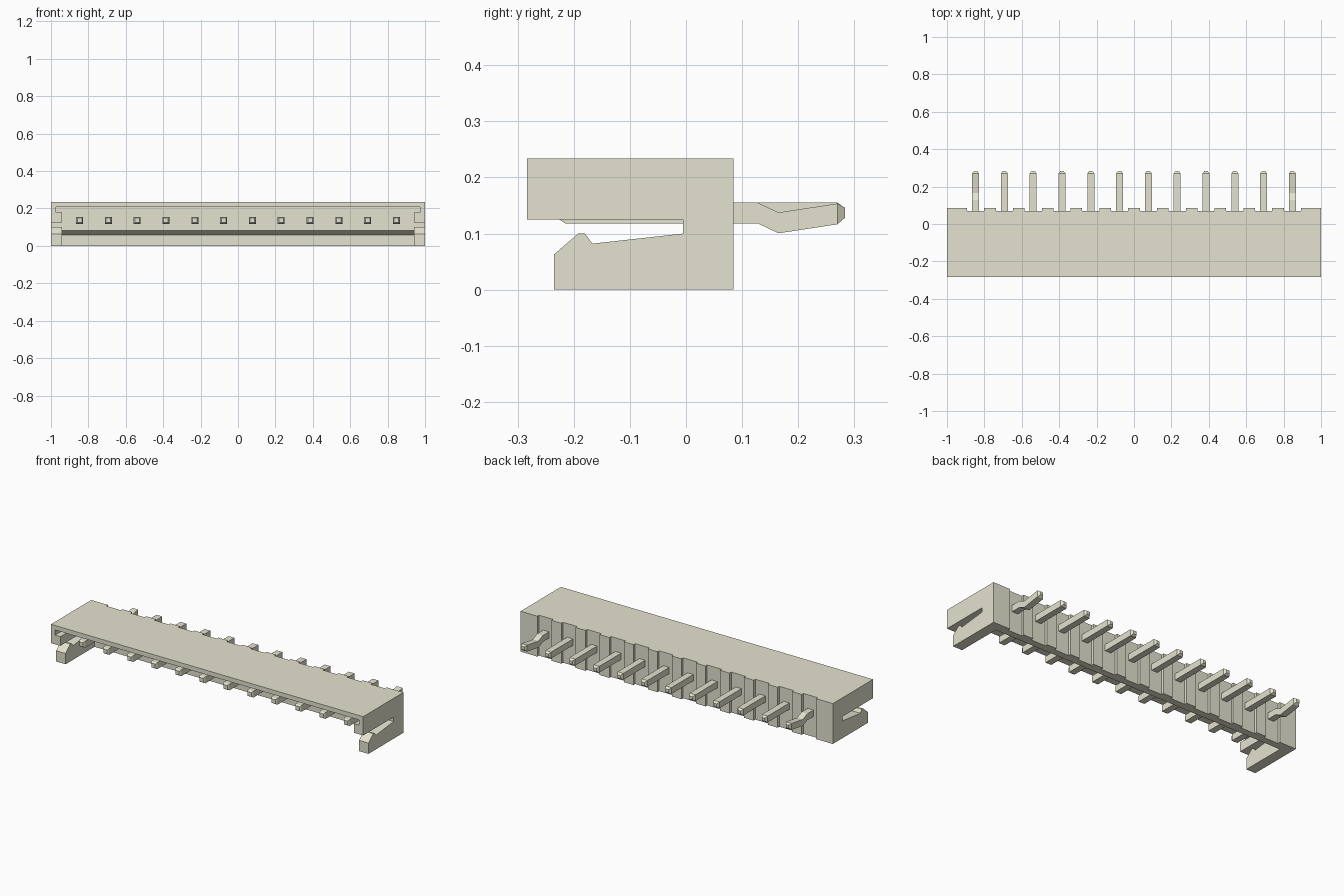
import bpy
import bmesh
from mathutils import Vector

cube = bpy.data.objects.get("Cube")
if cube:
    bpy.data.objects.remove(cube, do_unlink=True)

# Single warm off-white colour
COLOUR = (0.78, 0.77, 0.627, 1.0)
mat = bpy.data.materials.new("warm off white")
mat.use_nodes = True
mat.diffuse_color = COLOUR
mat.node_tree.nodes["Principled BSDF"].inputs["Base Color"].default_value = COLOUR


def finish(name, bm):
    bmesh.ops.recalc_face_normals(bm, faces=bm.faces)
    mesh = bpy.data.meshes.new(name)
    bm.to_mesh(mesh)
    bm.free()
    mesh.materials.append(mat)
    obj = bpy.data.objects.new(name, mesh)
    bpy.context.collection.objects.link(obj)
    return obj


def extrude(name, points, offset):
    """Solid prism from a planar outline."""
    bm = bmesh.new()
    face = bm.faces.new([bm.verts.new(p) for p in points])
    result = bmesh.ops.extrude_face_region(bm, geom=[face])
    moved = [v for v in result["geom"] if isinstance(v, bmesh.types.BMVert)]
    bmesh.ops.translate(bm, verts=moved, vec=Vector(offset))
    return finish(name, bm)


def side_prism(name, profile, x0, x1):
    """Prism along x from a (y, z) profile."""
    return extrude(name, [(x0, y, z) for y, z in profile], (x1 - x0, 0, 0))


def rect(y0, y1, z0, z1):
    return [(y0, z0), (y1, z0), (y1, z1), (y0, z1)]


def loft_pin(name, x, sections):
    """Square bar through (y, centre z, half size) sections."""
    bm = bmesh.new()
    rings = []
    for y, z, h in sections:
        corners = ((-h, -h), (h, -h), (h, h), (-h, h))
        rings.append([bm.verts.new((x + a, y, z + b)) for a, b in corners])
    for r, s in zip(rings, rings[1:]):
        for i in range(4):
            j = (i + 1) % 4
            bm.faces.new((r[i], r[j], s[j], s[i]))
    bm.faces.new(rings[0])
    bm.faces.new(rings[-1])
    return finish(name, bm)


FRONT, WALL, INNER, BACK, TOP = -0.283, -0.005, 0.03, 0.085, 0.234
PITCH, COUNT = 0.154, 12
pin_x = [(i - (COUNT - 1) / 2) * PITCH for i in range(COUNT)]

# Top plate
side_prism("top_plate", rect(FRONT, WALL, 0.208, TOP), -1, 1)

# Back wall with a shallow full-height notch behind each pin
outline = [(-1, INNER), (-1, BACK)]
for x in pin_x:
    a, b = x - 0.046, x + 0.046
    outline += [(a, BACK), (a, 0.07), (b, 0.07), (b, BACK)]
outline += [(1, BACK), (1, INNER)]
extrude("back_wall", [(x, y, 0) for x, y in outline], (0, 0, TOP))

# Thicker upper part of the back wall with a sloped underside
side_prism("back_wall_inner", [(INNER, 0.058), (INNER, TOP), (WALL, TOP), (WALL, 0.083)],
           -0.94, 0.94)

# Ends: side walls, guide ledges and latch arms
arm = [(-0.235, 0), (WALL, 0), (WALL, 0.1), (-0.167, 0.082),
       (-0.18, 0.1), (-0.192, 0.1), (-0.235, 0.063)]
for side, s in (("left", 1), ("right", -1)):
    side_prism(side + "_wall", rect(FRONT, WALL, 0.125, 0.208), s * 0.974, s)
    side_prism(side + "_ledge", rect(FRONT, WALL, 0.125, 0.178), s * 0.94, s * 0.974)
    side_prism(side + "_latch_arm", arm, s * 0.94, s)
    side_prism(side + "_wall_end", rect(WALL, INNER, 0, TOP), s * 0.94, s)

# Contact pins; the outermost two have a kinked tail
MID, HALF = 0.1365, 0.0185
tip = [(-0.225, MID, 0.012), (-0.215, MID, HALF)]
straight = tip + [(0.27, MID, HALF), (0.283, MID, 0.009)]
kinked = tip + [(0.128, MID, HALF), (0.165, 0.119, HALF),
                (0.27, 0.135, HALF), (0.283, 0.137, 0.009)]
for i, x in enumerate(pin_x):
    end = i in (0, COUNT - 1)
    loft_pin("kinked_pin" if end else "straight_pin", x, kinked if end else straight)
